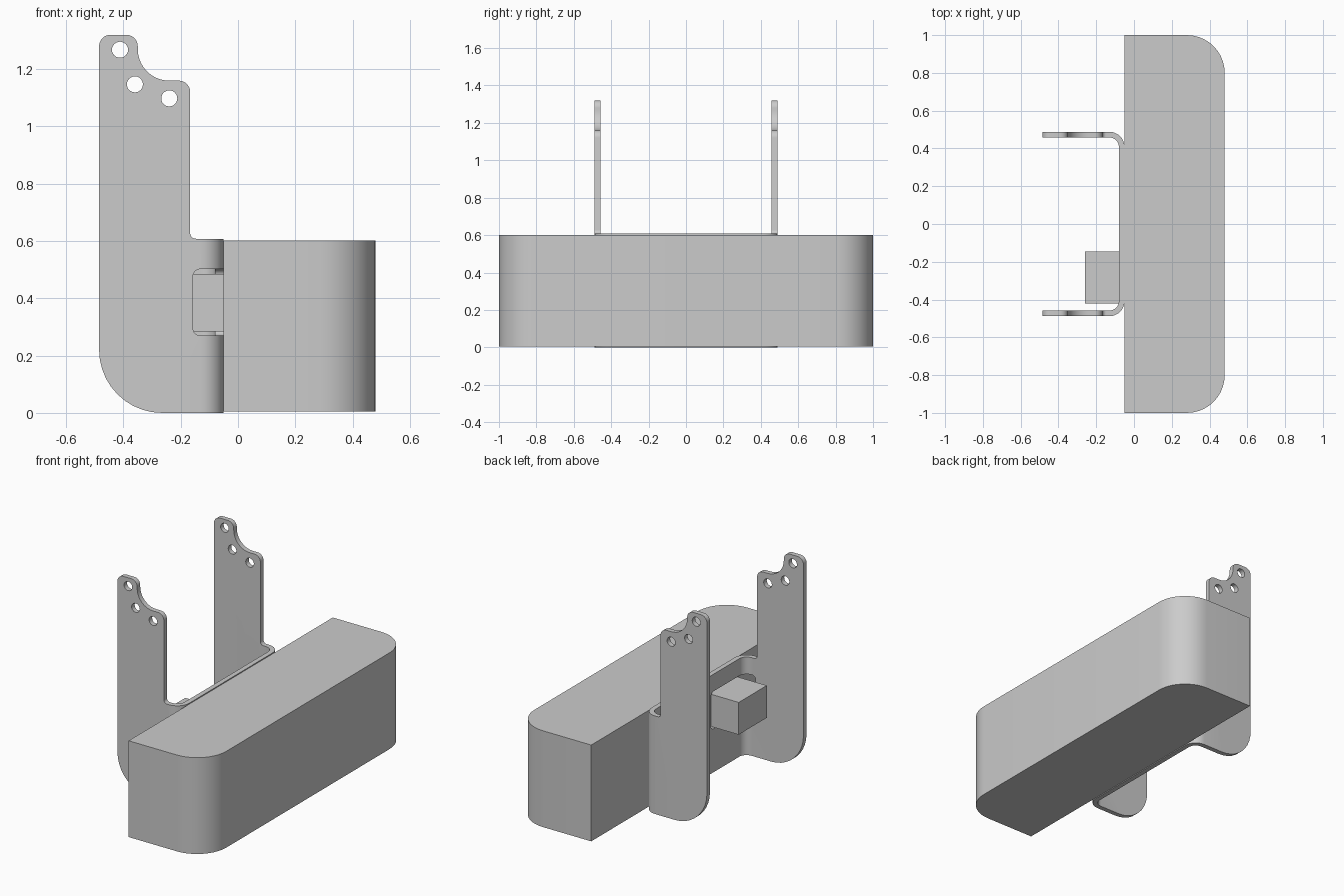
import bpy, bmesh, math
from mathutils import Vector

if "Cube" in bpy.data.objects:
    bpy.data.objects.remove(bpy.data.objects["Cube"])


def fillet(corners, seg=8):
    """Turn (u, v, radius) corners into an outline with rounded corners."""
    pts, n = [], len(corners)
    for i, (u, v, r) in enumerate(corners):
        p = Vector((u, v))
        if r == 0:
            pts.append(p)
            continue
        a = (Vector(corners[i - 1][:2]) - p).normalized()
        b = (Vector(corners[(i + 1) % n][:2]) - p).normalized()
        c = p + (a + b) * r          # all corners are right angles
        for k in range(seg + 1):
            t = k / seg * math.pi / 2
            pts.append(c - b * r * math.cos(t) - a * r * math.sin(t))
    return pts


def prism(name, pts, axis, lo, hi):
    """Extrude an outline along the x, y or z axis from lo to hi."""
    place = {'x': lambda p, d: (d, p[0], p[1]),
             'y': lambda p, d: (p[0], d, p[1]),
             'z': lambda p, d: (p[0], p[1], d)}[axis]
    bm = bmesh.new()
    bottom = [bm.verts.new(place(p, lo)) for p in pts]
    top = [bm.verts.new(place(p, hi)) for p in pts]
    bm.faces.new(bottom)
    bm.faces.new(top[::-1])
    for i in range(len(pts)):
        j = (i + 1) % len(pts)
        bm.faces.new((bottom[i], top[i], top[j], bottom[j]))
    bmesh.ops.recalc_face_normals(bm, faces=bm.faces)
    me = bpy.data.meshes.new(name)
    bm.to_mesh(me)
    bm.free()
    ob = bpy.data.objects.new(name, me)
    bpy.context.collection.objects.link(ob)
    return ob


def select(ob):
    bpy.ops.object.select_all(action='DESELECT')
    ob.select_set(True)
    bpy.context.view_layer.objects.active = ob


def cut(ob, cutter, operation='DIFFERENCE'):
    mod = ob.modifiers.new("cut", 'BOOLEAN')
    mod.operation, mod.solver, mod.object = operation, 'EXACT', cutter
    select(ob)
    bpy.ops.object.modifier_apply(modifier=mod.name)
    bpy.data.objects.remove(cutter)


def smooth(ob):
    select(ob)
    bpy.ops.object.shade_smooth_by_angle(angle=math.radians(30))


# Main body with two rounded corners
body = prism("main_body", fillet([(-0.05, -1, 0), (0.48, -1, 0.2),
                                  (0.48, 1, 0.2), (-0.05, 1, 0)], 10), 'z', 0.005, 0.602)
smooth(body)

# Connector block behind the body
prism("connector_block", fillet([(-0.26, -0.42, 0), (-0.05, -0.42, 0),
                                 (-0.05, -0.145, 0), (-0.26, -0.145, 0)]), 'z', 0.285, 0.485)

# Bracket: bent sheet in plan, trimmed to its side silhouette
channel = [(-0.6, -0.488, 0), (-0.05, -0.488, 0.08), (-0.05, 0.488, 0.08), (-0.6, 0.488, 0),
           (-0.6, 0.458, 0), (-0.08, 0.458, 0.05), (-0.08, -0.458, 0.05), (-0.6, -0.458, 0)]
bracket = prism("mounting_bracket", fillet(channel), 'z', -0.1, 1.5)
side = [(-0.485, 0, 0.22), (0, 0, 0), (0, 0.608, 0), (-0.167, 0.608, 0.02),
        (-0.167, 1.16, 0.04), (-0.35, 1.16, 0.11), (-0.35, 1.32, 0.04), (-0.485, 1.32, 0.04)]
cut(bracket, prism("silhouette", fillet(side, 10), 'y', -0.7, 0.7), 'INTERSECT')

# Bolt holes through both arms
for x, z in ((-0.412, 1.268), (-0.36, 1.147), (-0.24, 1.098)):
    ring = [(x + 0.028 * math.cos(k * math.pi / 12), z + 0.028 * math.sin(k * math.pi / 12))
            for k in range(24)]
    cut(bracket, prism("hole", ring, 'y', -0.7, 0.7))

# Window around the connector block, through the bend and the back plate
cut(bracket, prism("bend_window", fillet([(-0.157, 0.27, 0.025), (0, 0.27, 0),
                                          (0, 0.502, 0), (-0.157, 0.502, 0.025)]), 'y', -0.6, -0.38))
cut(bracket, prism("plate_window", fillet([(-0.39, 0.27, 0), (-0.13, 0.27, 0.025),
                                           (-0.13, 0.502, 0.025), (-0.39, 0.502, 0)]), 'x', -0.12, 0.02))
smooth(bracket)
